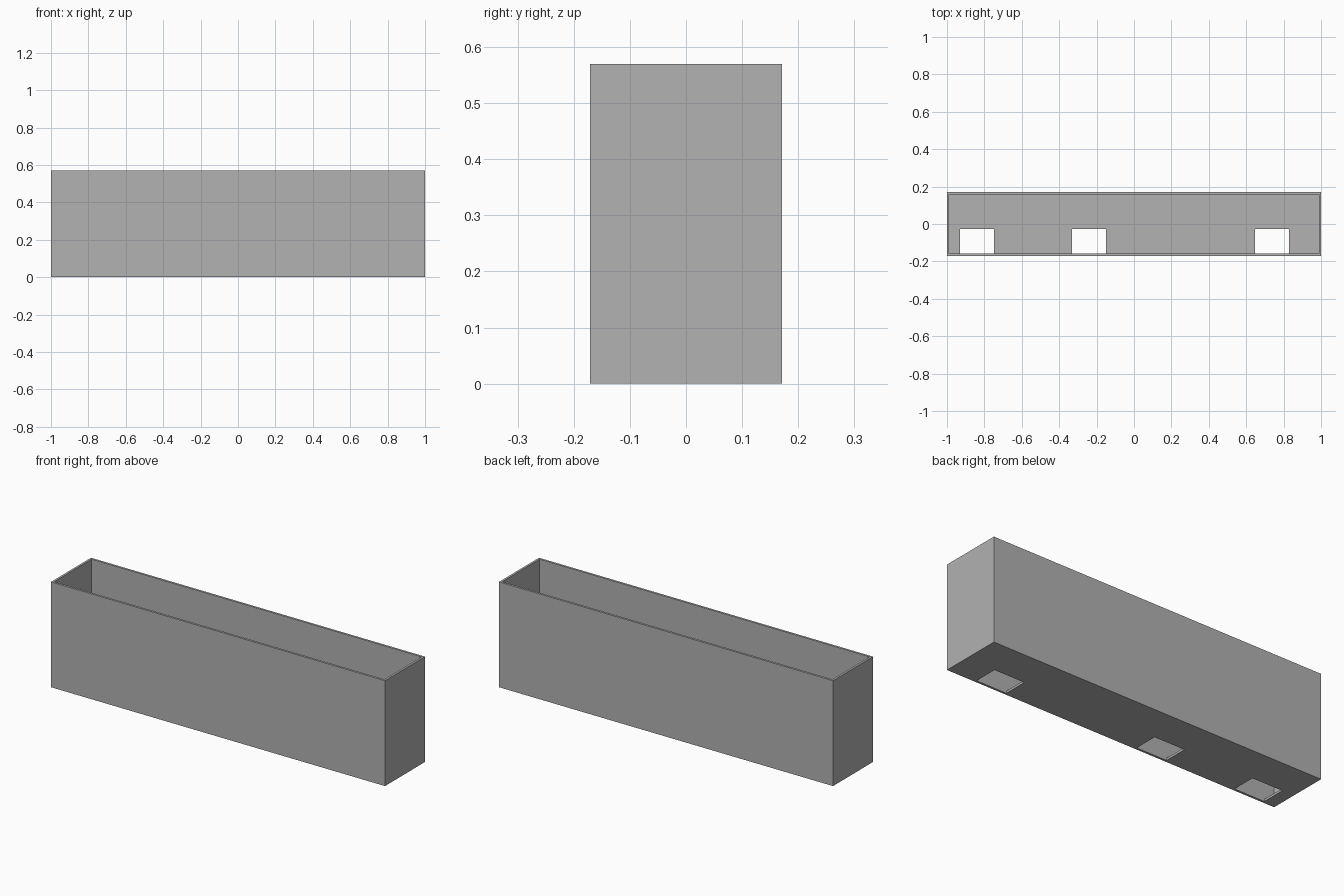
import bpy

cube = bpy.data.objects.get("Cube")
if cube:
    bpy.data.objects.remove(cube, do_unlink=True)

LENGTH, DEPTH, HEIGHT, WALL = 2.0, 0.342, 0.57, 0.012

grey = bpy.data.materials.new("plain grey")
grey.use_nodes = True
colour = (0.445, 0.445, 0.445, 1)
grey.diffuse_color = colour
grey.node_tree.nodes["Principled BSDF"].inputs["Base Color"].default_value = colour


def box(name, low, high):
    """Axis-aligned box between two corners."""
    centre = [(a + b) / 2 for a, b in zip(low, high)]
    bpy.ops.mesh.primitive_cube_add(size=1, location=centre)
    obj = bpy.context.object
    obj.name = name
    obj.scale = [b - a for a, b in zip(low, high)]
    bpy.ops.object.transform_apply(location=True, rotation=False, scale=True)
    obj.data.materials.append(grey)
    return obj


def cut(target, cutter):
    """Subtract a box from the target, then discard it."""
    cutter.hide_render = True
    bpy.context.view_layer.objects.active = target
    mod = target.modifiers.new("cut", "BOOLEAN")
    mod.operation, mod.solver, mod.object = "DIFFERENCE", "EXACT", cutter
    bpy.ops.object.modifier_apply(modifier=mod.name)
    bpy.data.objects.remove(cutter, do_unlink=True)


# Open-topped trough
x, y = LENGTH / 2, DEPTH / 2
trough = box("trough", (-x, -y, 0), (x, y, HEIGHT))
cut(trough, box("cavity_cutter", (WALL - x, WALL - y, WALL),
                (x - WALL, y - WALL, HEIGHT + 0.1)))

# Three openings in the floor, against the inside of the front wall
for left in (-0.93, -0.332, 0.647):
    cut(trough, box("opening_cutter", (left, WALL - y, -0.1),
                    (left + 0.182, -0.028, 0.1)))
